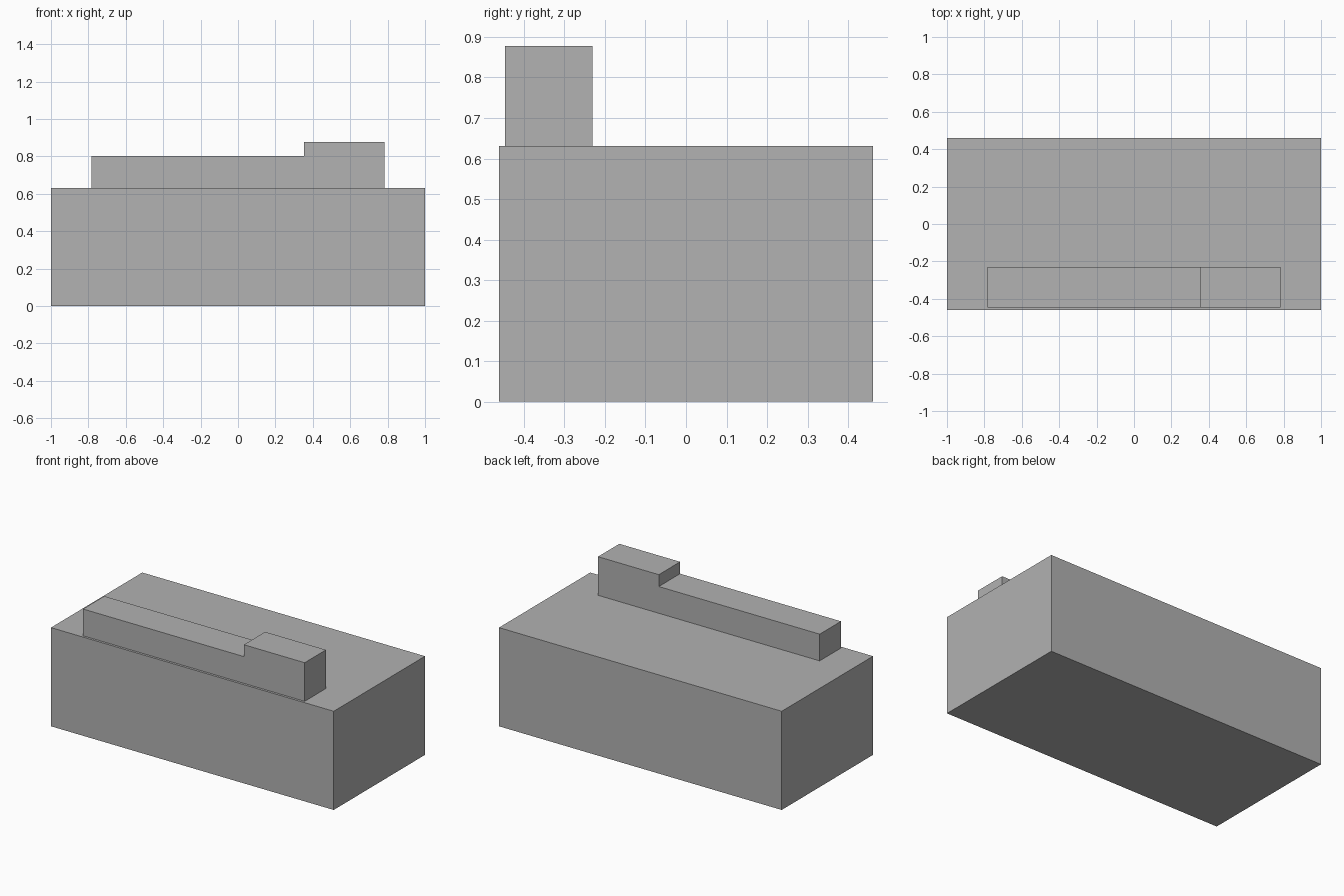
import bpy
import bmesh
from mathutils import Vector

cube = bpy.data.objects.get("Cube")
if cube:
    bpy.data.objects.remove(cube, do_unlink=True)

# Plain grey for everything
grey = bpy.data.materials.new("plain_grey")
grey.use_nodes = True
colour = (0.445, 0.445, 0.445, 1.0)
grey.diffuse_color = colour
grey.node_tree.nodes["Principled BSDF"].inputs["Base Color"].default_value = colour


def extrude_profile(name, profile, y_front, y_back):
    """Extrude a front (x, z) outline from y_front to y_back."""
    bm = bmesh.new()
    face = bm.faces.new([bm.verts.new((x, y_front, z)) for x, z in profile])
    result = bmesh.ops.extrude_face_region(bm, geom=[face], use_keep_orig=True)
    verts = [v for v in result["geom"] if isinstance(v, bmesh.types.BMVert)]
    bmesh.ops.translate(bm, verts=verts, vec=Vector((0, y_back - y_front, 0)))
    bmesh.ops.recalc_face_normals(bm, faces=bm.faces)
    mesh = bpy.data.meshes.new(name)
    bm.to_mesh(mesh)
    bm.free()
    mesh.materials.append(grey)
    obj = bpy.data.objects.new(name, mesh)
    bpy.context.collection.objects.link(obj)
    return obj


body_top = 0.631

# Main block
extrude_profile("main_block",
                [(-1, 0), (1, 0), (1, body_top), (-1, body_top)],
                -0.461, 0.461)

# Stepped bar along the front of the roof, taller at the left end
extrude_profile("stepped_roof_bar",
                [(-0.784, body_top), (0.784, body_top), (0.784, 0.878),
                 (0.354, 0.878), (0.354, 0.802), (-0.784, 0.802)],
                -0.446, -0.231)
